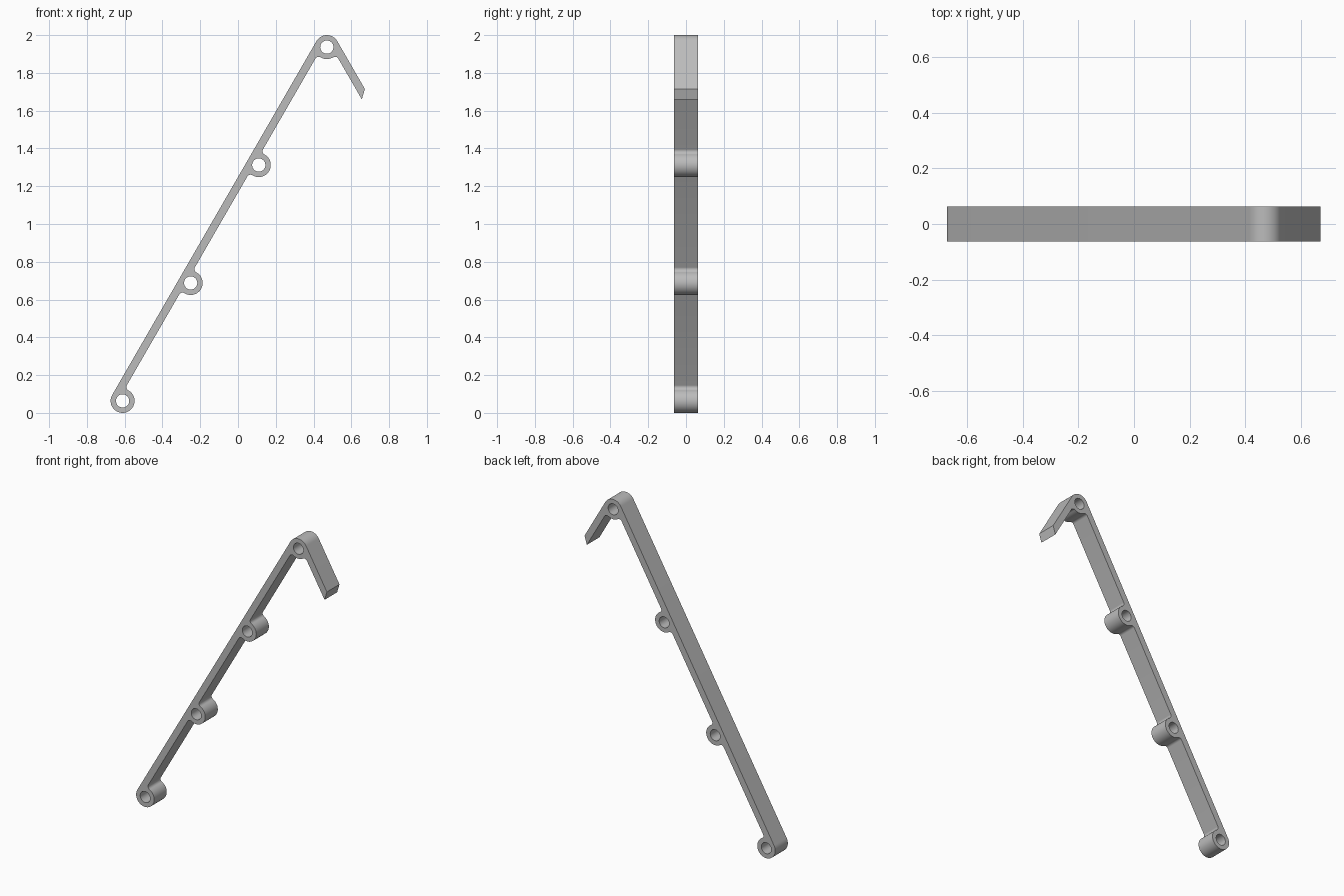
import bpy, bmesh
from math import radians, degrees, sin, cos, atan2, sqrt, pi
from mathutils import Vector, Matrix

cube = bpy.data.objects.get("Cube")
if cube:
    bpy.data.objects.remove(cube, do_unlink=True)

BOSS, HOLE, FILLET = 0.0635, 0.035, 0.02   # radii
INNER = 0.022                              # bar inner face, measured from the boss line
HALF_DEPTH = 0.0635
SLOPE = 60                                 # bar angle in degrees
OUT = SLOPE + 90                           # direction of the bar's outer face
first, last = Vector((-0.611, 0.0635)), Vector((0.4704, 1.9365))
centres = [first.lerp(last, i / 3) for i in range(4)]


def polar(angle, length):
    a = radians(angle)
    return Vector((cos(a), sin(a))) * length


def arc(centre, radius, start, end):
    steps = max(6, int(abs(end - start) / 6))
    return [centre + polar(start + (end - start) * i / steps, radius)
            for i in range(steps + 1)]


# Fillet between a boss and the inner face of the bar
reach = BOSS + FILLET
rise = INNER - FILLET
lean = degrees(atan2(rise, sqrt(reach ** 2 - rise ** 2)))
up, down = SLOPE + lean, SLOPE + 180 - lean


def fillet(centre, direction, start, end):
    return arc(centre + polar(direction, reach), FILLET, start, end)


# Outline: over the top, down the outer face, back up past each boss, then the hook
outline = arc(last, BOSS, 180 - OUT, OUT)
for i, c in enumerate(centres):
    if i == 0:
        outline += arc(c, BOSS, OUT, up + 360)
    else:
        outline += fillet(c, down, OUT, down - 180)
        end = 540 - down if i == 3 else up + 360
        outline += arc(c, BOSS, down, end)
    if i < 3:
        outline += fillet(c, up, up + 180, OUT)
hook_dir = 540 - down
outline += fillet(last, hook_dir, hook_dir - 180, 180 - OUT)
for offset, length in ((INNER, 0.332), (BOSS, 0.293)):
    outline.append(last + polar(180 - OUT, offset) + polar(-SLOPE, length))

# Filled, extruded profile with the pin holes left open
curve = bpy.data.curves.new("hooked_bar", "CURVE")
curve.dimensions = "2D"
curve.fill_mode = "BOTH"
curve.extrude = HALF_DEPTH
for loop in [outline] + [arc(c, HOLE, 0, 360)[:-1] for c in centres]:
    pts = [p for i, p in enumerate(loop) if (p - loop[i - 1]).length > 1e-5]
    spline = curve.splines.new("POLY")
    spline.points.add(len(pts) - 1)
    for point, p in zip(spline.points, pts):
        point.co = (p.x, p.y, 0, 1)
    spline.use_cyclic_u = True

bar = bpy.data.objects.new("hooked_bar", curve)
bpy.context.collection.objects.link(bar)
bpy.ops.object.select_all(action="DESELECT")
bar.select_set(True)
bpy.context.view_layer.objects.active = bar
bpy.ops.object.convert(target="MESH")
bar = bpy.context.view_layer.objects.active

# Stand the profile upright and weld the caps to the walls
bm = bmesh.new()
bm.from_mesh(bar.data)
bmesh.ops.transform(bm, matrix=Matrix.Rotation(pi / 2, 4, "X"), verts=bm.verts)
bmesh.ops.remove_doubles(bm, verts=bm.verts, dist=1e-5)
bmesh.ops.recalc_face_normals(bm, faces=bm.faces)
bm.to_mesh(bar.data)
bm.free()
bpy.ops.object.shade_smooth_by_angle(angle=radians(30))

# Plain grey finish
grey = bpy.data.materials.new("grey")
grey.use_nodes = True
colour = (0.5, 0.5, 0.5, 1)
grey.diffuse_color = colour
grey.node_tree.nodes["Principled BSDF"].inputs["Base Color"].default_value = colour
bar.data.materials.clear()
bar.data.materials.append(grey)
